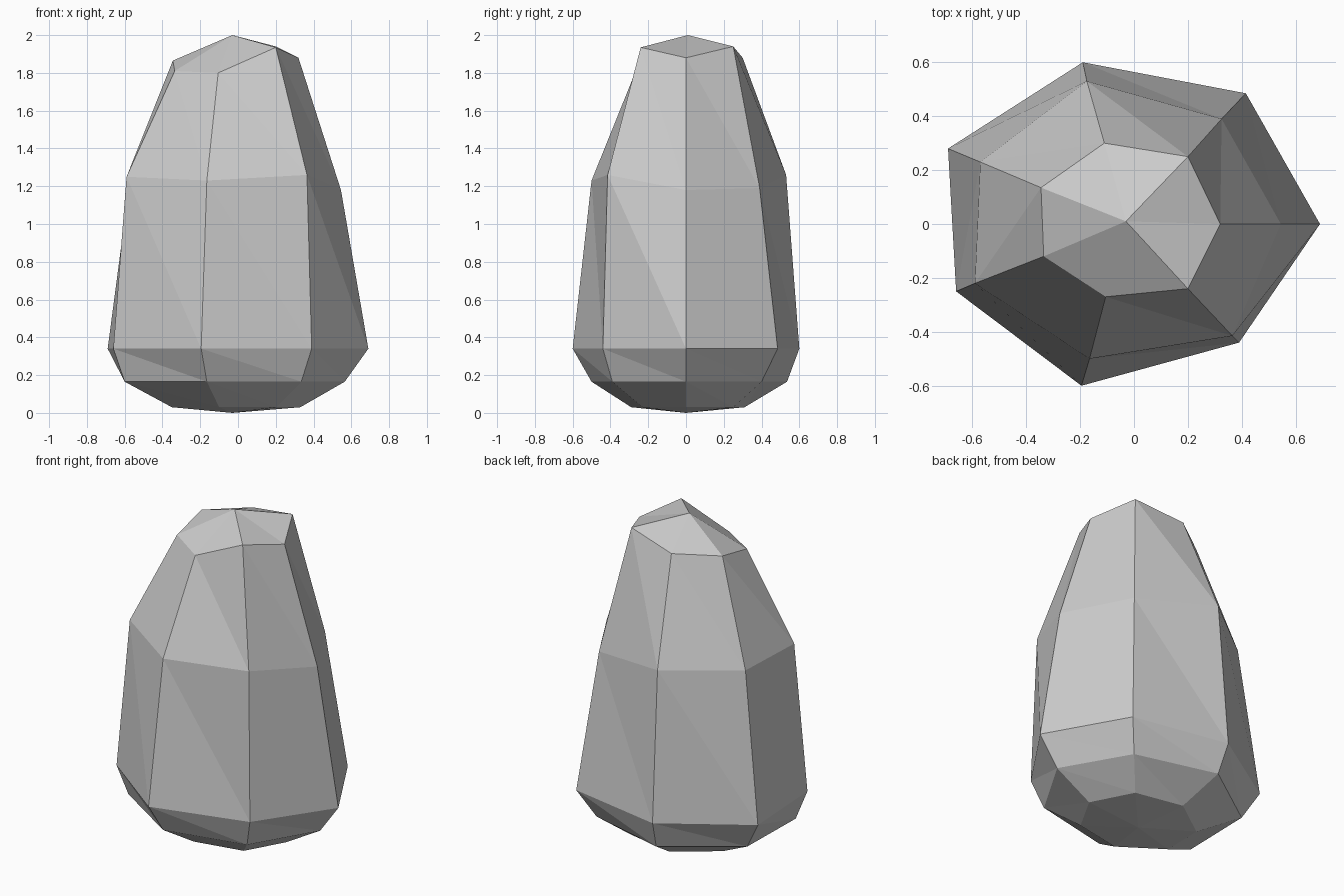
import bpy, bmesh

if "Cube" in bpy.data.objects:
    bpy.data.objects.remove(bpy.data.objects["Cube"])

# Seven-sided rock: hand-shaped cross-sections (x, y) from bottom to top,
# each with one height or a height per corner
SECTIONS = [
    ([(.33, 0), (.20, .25), (-.10, .31), (-.345, .135), (-.35, -.12), (-.10, -.29), (.20, -.23)], .03),
    ([(.565, 0), (.335, .40), (-.17, .535), (-.59, .24), (-.60, -.22), (-.165, -.50), (.335, -.39)], .165),
    ([(.69, 0), (.415, .485), (-.19, .60), (-.69, .28), (-.66, -.25), (-.195, -.60), (.39, -.44)], .34),
    ([(.545, 0), (.325, .39), (-.175, .53), (-.57, .23), (-.59, -.22), (-.165, -.50), (.365, -.415)],
     (1.18, 1.19, 1.26, 1.25, 1.25, 1.23, 1.26)),
    ([(.32, 0), (.20, .25), (-.11, .30), (-.345, .135), (-.335, -.12), (-.105, -.27), (.20, -.24)],
     (1.88, 1.94, 1.88, 1.865, 1.81, 1.80, 1.935)),
]
SIDES = 7

bm = bmesh.new()


def ring(points, heights):
    if isinstance(heights, float):
        heights = [heights] * SIDES
    return [bm.verts.new((x, y, z)) for (x, y), z in zip(points, heights)]


rings = [ring(*s) for s in SECTIONS]
base = bm.verts.new((-.03, 0, 0))
peak = bm.verts.new((-.03, .01, 2))

for i in range(SIDES):
    j = (i + 1) % SIDES
    # Side facets, split from upper corner to the next lower corner
    for low, high in zip(rings, rings[1:]):
        bm.faces.new((low[i], low[j], high[i]))
        bm.faces.new((low[j], high[j], high[i]))
    # Underside and crown fans
    bm.faces.new((base, rings[0][j], rings[0][i]))
    bm.faces.new((peak, rings[-1][i], rings[-1][j]))

mesh = bpy.data.meshes.new("rock")
bm.to_mesh(mesh)
bm.free()
bpy.context.collection.objects.link(bpy.data.objects.new("rock", mesh))
